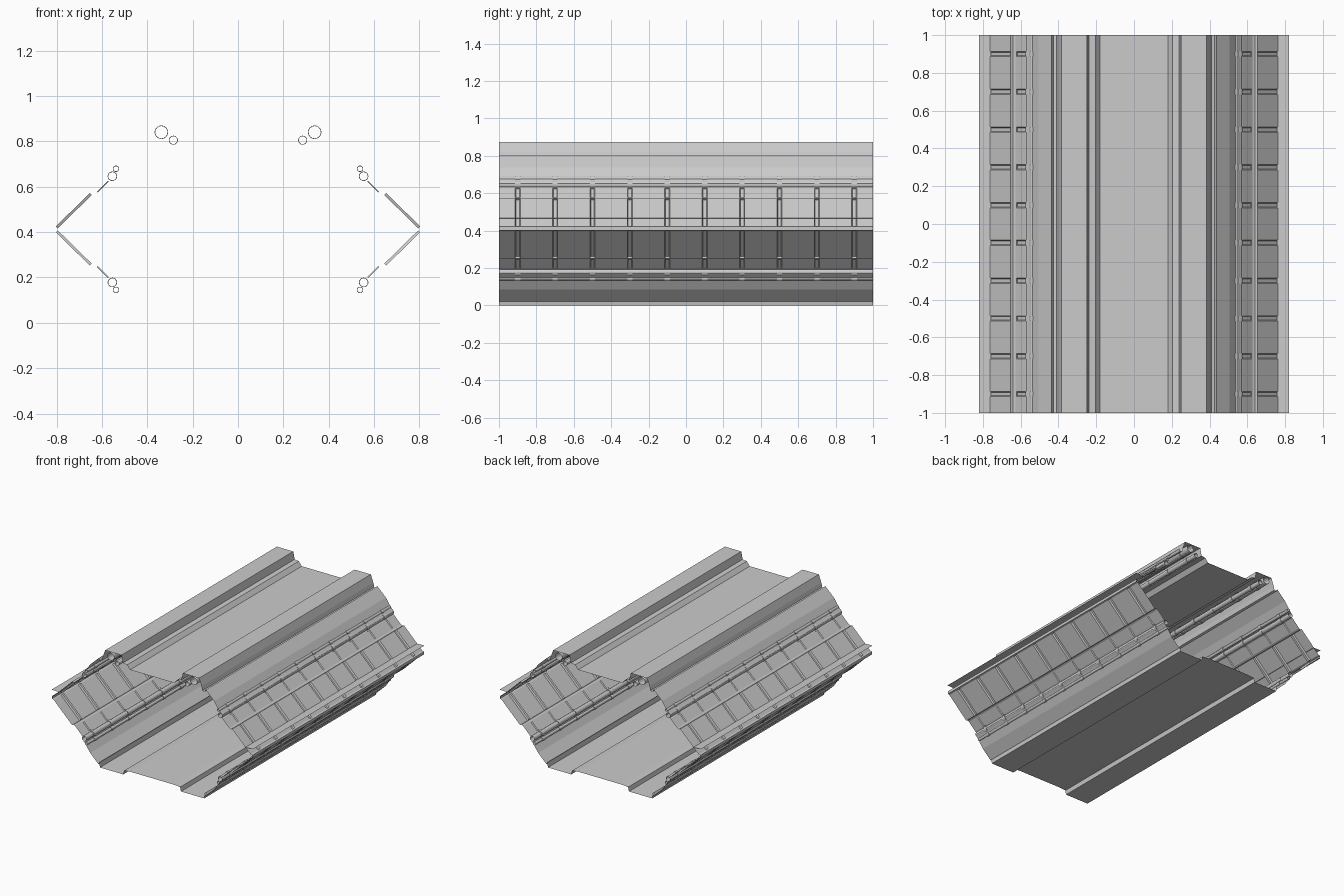
import bpy, bmesh, math
from mathutils import Vector

if "Cube" in bpy.data.objects:
    bpy.data.objects.remove(bpy.data.objects["Cube"])

MID = 0.412                                       # height of the side corner
GROOVES = [-0.9 + 0.2 * i for i in range(10)]     # repeated panel joints along y


def finish(name, bm, smooth=False):
    """Make an object from bm, mirrored over x."""
    bmesh.ops.recalc_face_normals(bm, faces=bm.faces)
    me = bpy.data.meshes.new(name)
    bm.to_mesh(me)
    bm.free()
    ob = bpy.data.objects.new(name, me)
    bpy.context.collection.objects.link(ob)
    m = ob.modifiers.new("Mirror", 'MIRROR')
    m.merge_threshold = 0.0001
    if smooth:
        for p in me.polygons:
            p.use_smooth = True
    return ob


def loft(name, profile, sign=1):
    """Sweep (x, z, groove depth) points along y, pressing grooves at the joints."""
    stations = [(-1, 0)]
    for c in GROOVES:
        stations += [(c - .014, 0), (c - .009, 1), (c + .009, 1), (c + .014, 0)]
    stations.append((1, 0))
    bm = bmesh.new()
    rows = []
    for y, k in stations:
        rows.append([bm.verts.new((x - .707 * d * k, y, z - sign * .707 * d * k))
                     for x, z, d in profile])
    for a, b in zip(rows, rows[1:]):
        for i in range(len(profile) - 1):
            bm.faces.new((a[i], a[i + 1], b[i + 1], b[i]))
    bmesh.ops.dissolve_degenerate(bm, dist=1e-5, edges=bm.edges)
    return finish(name, bm)


def sheet(name, pts):
    """Plain sheet: profile swept straight along y."""
    bm = bmesh.new()
    rows = [[bm.verts.new((x, y, z)) for x, z in pts] for y in (-1, 1)]
    for i in range(len(pts) - 1):
        bm.faces.new((rows[0][i], rows[0][i + 1], rows[1][i + 1], rows[1][i]))
    return finish(name, bm)


def tube(bm, x, z, r, y0, y1, inner=None, n=16):
    """Open tube along y; with an inner radius it gets ring-shaped ends."""
    def ring(y, rad):
        return [bm.verts.new((x + rad * math.cos(2 * math.pi * i / n), y,
                              z + rad * math.sin(2 * math.pi * i / n))) for i in range(n)]
    rings = [ring(y0, r), ring(y1, r)]
    if inner:
        rings = [ring(y0, inner)] + rings + [ring(y1, inner)]
    for a, b in zip(rings, rings[1:]):
        for i in range(n):
            j = (i + 1) % n
            bm.faces.new((a[i], a[j], b[j], b[i]))


# Side wall: side corner, large panel row, step, narrow panel row, pipe cover
wall = [(.817, MID, 0), (.817, .422, 0), (.803, .425, 0), (.803, .425, .012),
        (.653, .572, .012), (.653, .572, 0), (.641, .566, 0), (.628, .572, 0),
        (.622, .578, 0), (.622, .578, .006), (.574, .626, .006), (.574, .626, 0),
        (.566, .632, 0), (.572, .652, 0), (.543, .682, 0), (.505, .738, 0),
        (.436, .803, 0), (.427, .785, 0)]
loft("upper_wall", wall)
loft("lower_wall", [(x, 2 * MID - z, d) for x, z, d in wall], -1)

# Ceiling with raised pipe channel
sheet("ceiling", [(.427, .785), (.410, .79), (.403, .82), (.383, .875),
                  (.25, .875), (.238, .82), (.205, .815), (.18, .785), (0, .785)])

# Floor with raised walkway
sheet("floor", [(.427, .039), (.43, .028), (.425, 0), (.235, 0),
                (.228, .03), (.18, .035), (0, .035)])

# Narrow ledge along the side corner
sheet("side_ledge", [(.757, .466), (.82, .468)])

# Long pipes with clamp collars at the panel joints
for name, x, z, r in [("ceiling_large_pipe", .338, .840, .027),
                      ("ceiling_small_pipe", .285, .805, .017),
                      ("upper_large_pipe", .554, .646, .018),
                      ("upper_small_pipe", .538, .679, .011),
                      ("lower_large_pipe", .554, 2 * MID - .646, .018),
                      ("lower_small_pipe", .538, 2 * MID - .679, .011)]:
    bm = bmesh.new()
    tube(bm, x, z, r, -1, 1)
    for c in GROOVES:
        tube(bm, x, z, r + .003, c - .014, c + .014, inner=r)
    finish(name, bm)
